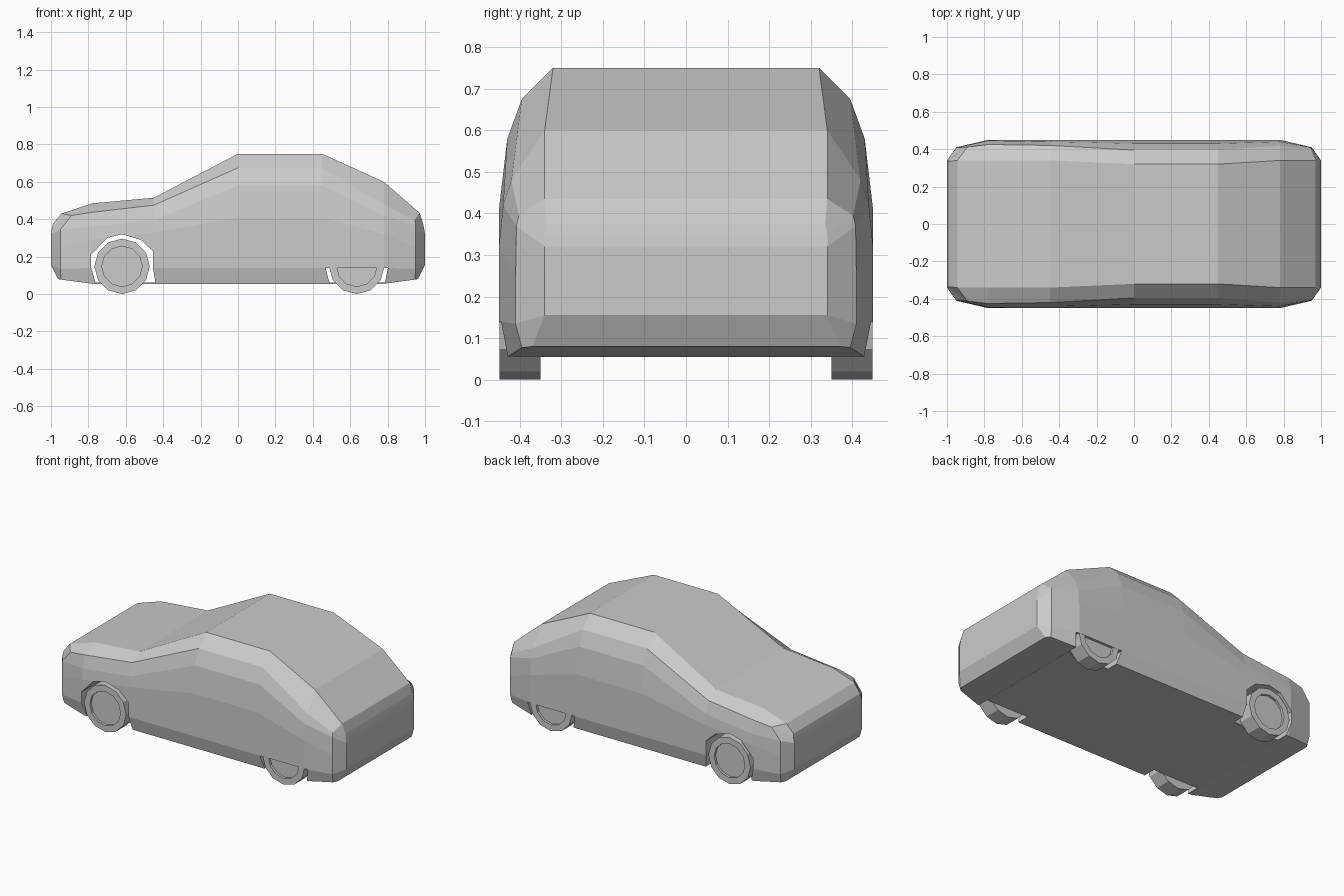
import bpy, bmesh
from math import pi, sin, cos

cube = bpy.data.objects.get("Cube")
if cube:
    bpy.data.objects.remove(cube, do_unlink=True)

grey = bpy.data.materials.new("plain grey")
grey.use_nodes = True
COLOUR = (0.6, 0.6, 0.6, 1)
grey.diffuse_color = COLOUR
grey.node_tree.nodes["Principled BSDF"].inputs["Base Color"].default_value = COLOUR


def finish(name, bm):
    bmesh.ops.recalc_face_normals(bm, faces=bm.faces)
    mesh = bpy.data.meshes.new(name)
    bm.to_mesh(mesh)
    bm.free()
    mesh.materials.append(grey)
    obj = bpy.data.objects.new(name, mesh)
    bpy.context.collection.objects.link(obj)
    return obj


def prism(name, outline, y0, y1):
    """Extrude an (x, z) outline along y."""
    bm = bmesh.new()
    face = bm.faces.new([bm.verts.new((x, y0, z)) for x, z in outline])
    new = bmesh.ops.extrude_face_region(bm, geom=[face])["geom"]
    bmesh.ops.translate(bm, vec=(0, y1 - y0, 0),
                        verts=[v for v in new if isinstance(v, bmesh.types.BMVert)])
    return finish(name, bm)


def end_cap(s):
    """Flat nose or tail, from hood edge down to bumper."""
    return [(s * .99, .335, .375), (s * .995, .34, .35), (s, .34, .32),
            (s, .34, .25), (s, .34, .155), (s * .962, .37, .08)]


def section(x, roof, shoulder, waist, belt):
    """Half cross-section of the cabin or hood, sill included."""
    pts = [roof, shoulder, waist, (.45, belt), (.45, .14), (.43, .055)]
    return [(x, y, z) for y, z in pts]


def corner(s, roof, shoulder, waist_z):
    return [roof, shoulder, (s * .95, .408, waist_z), (s * .95, .41, .25),
            (s * .95, .41, .135), (s * .945, .395, .077)]


# Body: cross-sections lofted from nose to tail
cabin = ((.32, .75), (.395, .675), (.43, .58), .41)
half = [
    end_cap(-1),
    corner(-1, (-.945, .34, .43), (-.89, .412, .42), .345),
    section(-.78, (.34, .485), (.425, .437), (.446, .36), .29),
    section(-.45, (.34, .515), (.42, .475), (.44, .395), .33),
    section(0, *cabin),
    section(.45, *cabin),
    section(.78, (.34, .6), (.42, .48), (.44, .42), .32),
    corner(1, (.97, .34, .435), (.945, .402, .395), .37),
    end_cap(1),
]
bm = bmesh.new()
rings = []
for pts in half:
    right = [bm.verts.new((x, -y, z)) for x, y, z in pts]
    left = [bm.verts.new(p) for p in pts]
    rings.append(right + left[::-1])
n = len(rings[0])
for a, b in zip(rings, rings[1:]):
    for i in range(n):
        j = (i + 1) % n
        bm.faces.new((a[i], a[j], b[j], b[i]))
for ring in (rings[0], rings[-1]):
    for i in range(n // 2 - 1):
        bm.faces.new((ring[i], ring[i + 1], ring[n - 2 - i], ring[n - 1 - i]))
body = finish("body", bm)

# Wheel arches cut through the body
front_arch = [(-.752, .03), (-.76, .055), (-.785, .14), (-.785, .21), (-.70, .3),
              (-.62, .32), (-.52, .29), (-.455, .23), (-.455, .14), (-.44, .055), (-.435, .03)]
rear_arch = [(.497, .03), (.49, .055), (.468, .14), (.802, .14), (.785, .055), (.778, .03)]
for name, outline in (("front_arch_cutter", front_arch), ("rear_arch_cutter", rear_arch)):
    cutter = prism(name, outline, -.6, .6)
    cutter.hide_render = True
    cutter.hide_viewport = True
    cutter.display_type = 'WIRE'
    mod = body.modifiers.new(name, 'BOOLEAN')
    mod.operation = 'DIFFERENCE'
    mod.solver = 'EXACT'
    mod.object = cutter

# Floor pans bridging the gap between the wheels
for name, x0, x1 in (("front_floor", -.76, -.44), ("rear_floor", .49, .785)):
    prism(name, [(x0, .055), (x1, .055), (x1, .061), (x0, .061)], -.35, .35)


# Wheels: twelve-sided, with a recessed hub
def wheel(name, x, side):
    R = .148
    bm = bmesh.new()
    rim = [(x + R * sin(k * pi / 6), R - R * cos(k * pi / 6)) for k in range(12)]
    inner = [bm.verts.new((px, side * .35, pz)) for px, pz in rim]
    outer = [bm.verts.new((px, side * .449, pz)) for px, pz in rim]
    for i in range(12):
        j = (i + 1) % 12
        bm.faces.new((inner[i], inner[j], outer[j], outer[i]))
    bm.faces.new(inner)
    hub = bm.faces.new(outer)
    bmesh.ops.recalc_face_normals(bm, faces=bm.faces)
    bmesh.ops.inset_region(bm, faces=[hub], thickness=.04)
    res = bmesh.ops.extrude_face_region(bm, geom=[hub])["geom"]
    bmesh.ops.translate(bm, vec=(0, -side * .015, 0),
                        verts=[v for v in res if isinstance(v, bmesh.types.BMVert)])
    if hub.is_valid:
        bm.faces.remove(hub)
    finish(name, bm)


for end, x in (("front", -.62), ("rear", .635)):
    for side_name, side in (("left", 1), ("right", -1)):
        wheel(f"{end}_{side_name}_wheel", x, side)
